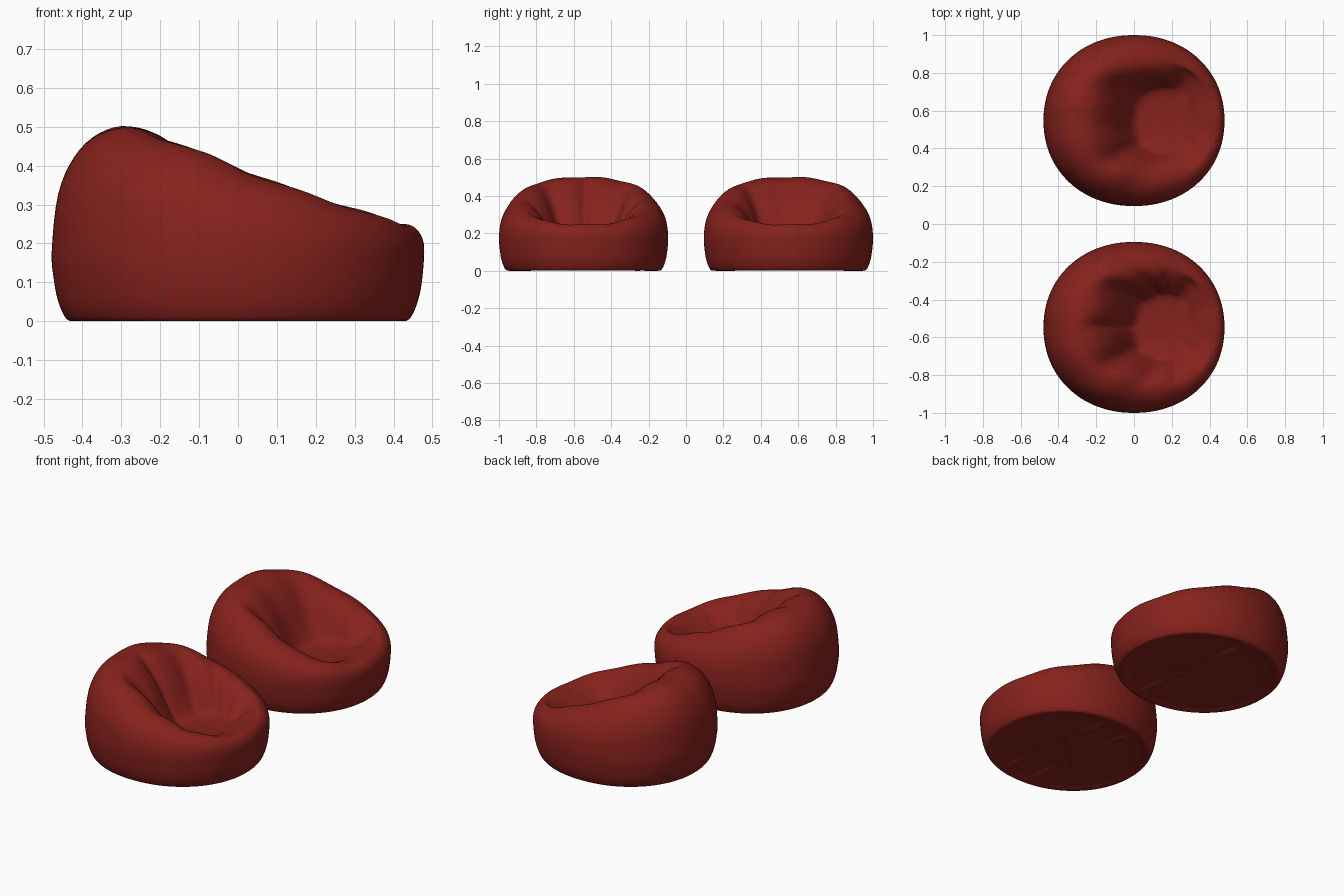
import bpy, bmesh
from math import sin, cos, pi, exp, radians
from mathutils import Vector

if "Cube" in bpy.data.objects:
    bpy.data.objects.remove(bpy.data.objects["Cube"])

SEG, SUB = 144, 4

fabric = bpy.data.materials.new("red_fabric")
fabric.diffuse_color = (0.24, 0.016, 0.012, 1)
fabric.use_nodes = True
fabric.node_tree.nodes["Principled BSDF"].inputs["Base Color"].default_value = fabric.diffuse_color


def oval(a, cx, rx, ry, z, n=2.0):
    """Point on a (super)ellipse at height z."""
    c, s = cos(a), sin(a)
    k = (abs(c) ** n + abs(s) ** n) ** (-1 / n)
    return Vector((cx + rx * c * k, ry * s * k, z))


def catmull(pts, sub):
    """Smooth curve through the points."""
    out = []
    for i in range(len(pts) - 1):
        p0, p1 = pts[max(i - 1, 0)], pts[i]
        p2, p3 = pts[i + 1], pts[min(i + 2, len(pts) - 1)]
        for j in range(sub):
            t = j / sub
            out.append(0.5 * (2 * p1 + (p2 - p0) * t
                              + (2 * p0 - 5 * p1 + 4 * p2 - p3) * t * t
                              + (3 * p1 - p0 - 3 * p2 + p3) * t ** 3))
    return out + [pts[-1]]


def fold(a, creases):
    """Sum of narrow radial creases (angle, width, depth)."""
    total = 0
    for deg, width, depth in creases:
        d = (a - radians(deg) + pi) % (2 * pi) - pi
        total += depth * exp(-(d / radians(width)) ** 2)
    return total


def profile(a, creases):
    """Cross-section from the underside centre, over the rim, to the seat centre."""
    def outer(f, z):
        return oval(a, 0, 0.479 * f, 0.4525 * f, z, 2.1)

    # underside and lower wall
    pts = [Vector((0, 0, 0.016)), outer(0.5, 0.015), outer(0.78, 0.01),
           outer(0.88, 0.001), outer(0.925, 0.008), outer(0.965, 0.05),
           outer(0.988, 0.105), outer(1, 0.18)]
    # sloping rim, higher at the back and its two corners
    rim = oval(a, 0.07, 0.355, 0.325, 0, 2.3)
    back = max(0, -cos(a))
    rim.z = (0.387 - 0.33 * rim.x + 0.02 * back ** 3
             + 0.012 * fold(a, [(125, 25, 1), (235, 25, 1)]) + 0.003 * sin(9 * a + 1))
    wide = outer(1, 0.18)
    for deg in (25, 48, 70):
        b = radians(deg)
        p = rim.lerp(wide, cos(b) ** 0.9)
        p.z = wide.z + (rim.z - wide.z) * sin(b) ** 0.9
        pts.append(p)
    pts.append(rim)
    # hollow: steep at the back, a gentle slope at the front
    seat = oval(a, 0.15, 0.15, 0.165, 0.185 + 0.02 * cos(a))
    for u, drop in ((0.3, 0.09), (0.6, 0.38), (0.83, 0.74), (1.0, 0.97)):
        p = rim.lerp(seat, u)
        p.z = rim.z + (seat.z - rim.z) * drop
        f = fold(a, creases) * sin(pi * min(1, u * 0.85 + 0.05))
        out = rim - seat
        out.z = 0
        p += out.normalized() * f * 0.7
        p.z -= f * 0.6
        pts.append(p)
    # softly sagging seat
    centre = Vector((0.15, 0, 0.172))
    mid = seat.lerp(centre, 0.45)
    mid.z = 0.174 + 0.012 * cos(a)
    return catmull(pts + [mid, centre], SUB)


def bean_bag(name, y, creases, ridges):
    bm = bmesh.new()
    cols = [profile(2 * pi * i / SEG, creases) for i in range(SEG)]
    last = len(cols[0]) - 1
    ends = [bm.verts.new(cols[0][0]), bm.verts.new(cols[0][last])]
    grid = []
    for col in cols:
        row = []
        for k, p in enumerate(col[1:last]):
            if k < 3 * SUB:  # seams across the underside
                inside = min(1, 2 - 2 * k / (3 * SUB))
                p.z -= sum(0.014 * inside * exp(-((p.x + 0.15 * p.y - r) / 0.02) ** 2)
                           for r in ridges)
            p.z = max(p.z, 0)
            row.append(bm.verts.new(p))
        grid.append(row)
    for i in range(SEG):
        a, b = grid[i], grid[(i + 1) % SEG]
        bm.faces.new((ends[0], b[0], a[0]))
        bm.faces.new((ends[1], a[-1], b[-1]))
        for k in range(len(a) - 1):
            bm.faces.new((a[k], b[k], b[k + 1], a[k + 1]))
    bmesh.ops.recalc_face_normals(bm, faces=bm.faces)
    mesh = bpy.data.meshes.new(name)
    bm.to_mesh(mesh)
    bm.free()
    mesh.polygons.foreach_set("use_smooth", [True] * len(mesh.polygons))
    mesh.materials.append(fabric)
    obj = bpy.data.objects.new(name, mesh)
    obj.location.y = y
    bpy.context.collection.objects.link(obj)
    return obj


# strongly creased bag and smoother bag
bean_bag("creased_bean_bag", -0.5475,
         [(178, 7, 0.025), (220, 12, 0.03), (132, 13, 0.035), (98, 8, 0.015),
          (76, 7, 0.015), (50, 12, 0.035), (265, 9, 0.01), (295, 9, 0.012),
          (325, 10, 0.015)], (-0.1, 0.08))
bean_bag("smooth_bean_bag", 0.5475,
         [(52, 15, 0.04), (135, 18, 0.025), (225, 12, 0.025), (320, 14, 0.015)],
         (0.05,))
